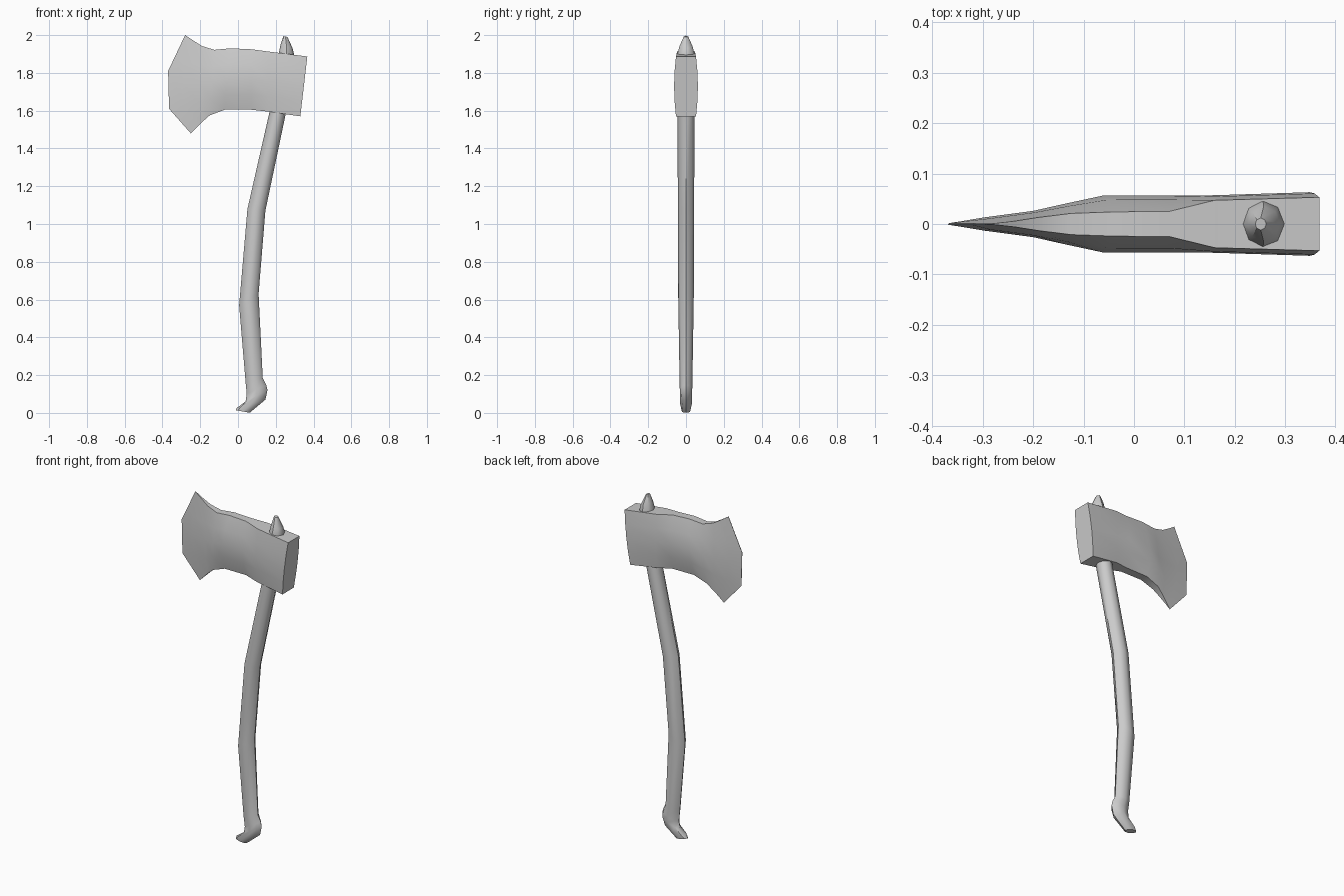
import bpy, bmesh, math
from mathutils import Vector

if "Cube" in bpy.data.objects:
    bpy.data.objects.remove(bpy.data.objects["Cube"])


def loft(name, rings, angle):
    """Skin a list of equally sized closed rings and cap both ends."""
    bm = bmesh.new()
    loops = [[bm.verts.new(p) for p in ring] for ring in rings]
    n = len(loops[0])
    for a, b in zip(loops, loops[1:]):
        for i in range(n):
            j = (i + 1) % n
            bm.faces.new((a[i], a[j], b[j], b[i]))
    bm.faces.new(loops[0])
    bm.faces.new(loops[-1])
    bmesh.ops.remove_doubles(bm, verts=bm.verts[:], dist=0.0005)
    bmesh.ops.recalc_face_normals(bm, faces=bm.faces[:])
    mesh = bpy.data.meshes.new(name)
    bm.to_mesh(mesh)
    bm.free()
    obj = bpy.data.objects.new(name, mesh)
    bpy.context.collection.objects.link(obj)
    bpy.ops.object.select_all(action='DESELECT')
    obj.select_set(True)
    bpy.context.view_layer.objects.active = obj
    bpy.ops.object.shade_smooth_by_angle(angle=math.radians(angle))
    return obj


# Handle: octagonal rings, each from a left and a right outline point (x, z) and a half depth
handle = [
    ((-0.012, 0.014), (0.062, 0.001), 0.022),
    ((-0.008, 0.025), (0.145, 0.070), 0.031),
    ((0.040, 0.060), (0.156, 0.120), 0.033),
    ((0.046, 0.100), (0.150, 0.148), 0.033),
    ((0.040, 0.165), (0.131, 0.185), 0.034),
    ((0.006, 0.570), (0.109, 0.630), 0.041),
    ((0.050, 1.080), (0.145, 1.070), 0.043),
    ((0.165, 1.585), (0.250, 1.570), 0.045),
    ((0.212, 1.885), (0.298, 1.895), 0.048),
    ((0.225, 1.950), (0.289, 1.930), 0.035),
    ((0.240, 1.995), (0.262, 1.990), 0.012),
]
rings = []
for (lx, lz), (rx, rz), depth in handle:
    left, right = Vector((lx, 0, lz)), Vector((rx, 0, rz))
    mid, half = (left + right) / 2, (right - left) / 2
    rings.append([mid + half * math.cos(k * math.tau / 8)
                  + Vector((0, depth * math.sin(k * math.tau / 8), 0)) for k in range(8)])
loft("handle", rings, 45)

# Axe head: stations from the poll to the blade
# (top point, bottom point, half width at rim, half width at middle, forward bow of the middle)
head = [
    ((0.367, 1.887), (0.330, 1.570), 0.053, 0.063, 0),
    ((0.160, 1.913), (0.160, 1.595), 0.047, 0.057, 0),
    ((0.070, 1.925), (0.070, 1.605), 0.025, 0.056, 0),
    ((-0.040, 1.930), (-0.070, 1.605), 0.024, 0.056, 0.008),
    ((-0.125, 1.922), (-0.150, 1.575), 0.021, 0.040, 0),
    ((-0.190, 1.942), (-0.190, 1.540), 0.013, 0.026, 0.01),
    ((-0.235, 1.970), (-0.220, 1.510), 0.006, 0.013, 0.07),
]
rows = [0, 0.25, 0.5, 0.75, 1]
rings = []
for (tx, tz), (bx, bz), rim, middle, bow in head:
    side = []
    for t in rows:
        s = 1 - (2 * t - 1) ** 2
        side.append((tx + (bx - tx) * t - bow * s, rim + (middle - rim) * s, tz + (bz - tz) * t))
    rings.append(side + [(x, -y, z) for x, y, z in reversed(side)])

# Cutting edge
edge = [(-0.28, 2.0), (-0.325, 1.905), (-0.37, 1.81), (-0.365, 1.61), (-0.25, 1.48)]
side = [(x, 0.001, z) for x, z in edge]
rings.append(side + [(x, -y, z) for x, y, z in reversed(side)])
loft("axe_head", rings, 50)
